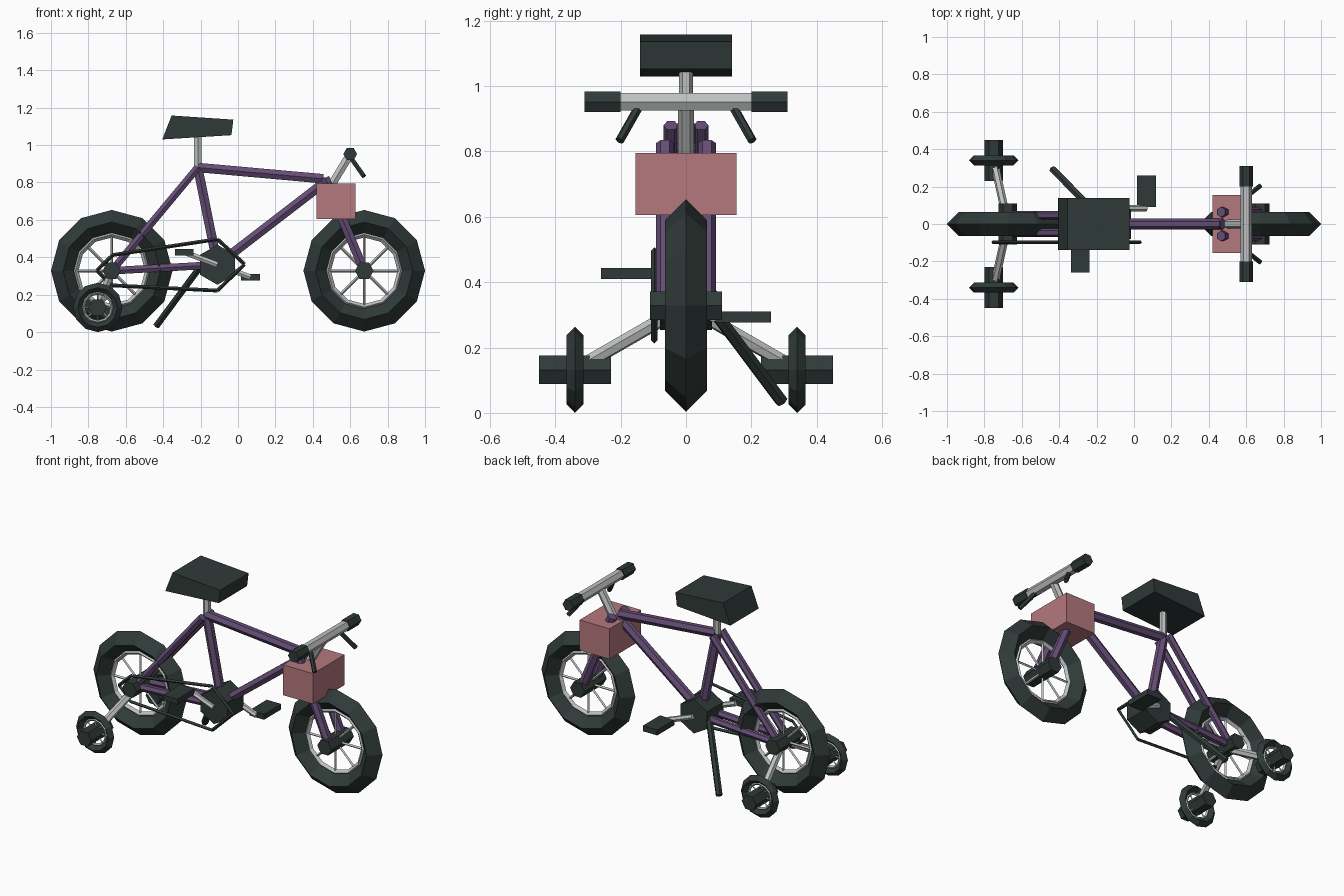
import bpy, bmesh
from math import sin, cos, pi
from mathutils import Vector

if "Cube" in bpy.data.objects:
    bpy.data.objects.remove(bpy.data.objects["Cube"], do_unlink=True)


def material(name, rgb):
    m = bpy.data.materials.new(name)
    m.use_nodes = True
    m.diffuse_color = (*rgb, 1)
    m.node_tree.nodes["Principled BSDF"].inputs["Base Color"].default_value = (*rgb, 1)
    return m


BLACK = material("dark rubber", (0.028, 0.042, 0.039))
GREY = material("light metal", (0.52, 0.53, 0.53))
PURPLE = material("purple paint", (0.13, 0.075, 0.18))
PINK = material("pink basket", (0.46, 0.19, 0.21))


def finish(name, bm, mat):
    bmesh.ops.recalc_face_normals(bm, faces=bm.faces)
    mesh = bpy.data.meshes.new(name)
    bm.to_mesh(mesh)
    bm.free()
    mesh.materials.append(mat)
    obj = bpy.data.objects.new(name, mesh)
    bpy.context.collection.objects.link(obj)
    return obj


def add_tube(bm, a, b, r, sides=6):
    a, b = Vector(a), Vector(b)
    d = (b - a).normalized()
    ref = Vector((1, 0, 0)) if abs(d.y) > 0.9 else Vector((0, 1, 0))
    u = (ref - d * ref.dot(d)).normalized()
    v = d.cross(u)
    offsets = [(u * cos(2 * pi * i / sides) + v * sin(2 * pi * i / sides)) * r
               for i in range(sides)]
    lo = [bm.verts.new(a + o) for o in offsets]
    hi = [bm.verts.new(b + o) for o in offsets]
    bm.faces.new(lo)
    bm.faces.new(hi)
    for i in range(sides):
        j = (i + 1) % sides
        bm.faces.new((lo[i], lo[j], hi[j], hi[i]))


def tube(name, a, b, r, mat, sides=6):
    bm = bmesh.new()
    add_tube(bm, a, b, r, sides)
    return finish(name, bm, mat)


def ring(name, centre, major, minor, mat, segs=12, sides=4):
    """Low-poly torus around the y axis."""
    bm = bmesh.new()
    c = Vector(centre)
    rows = []
    for i in range(segs):
        t = 2 * pi * i / segs
        out = Vector((cos(t), 0, sin(t)))
        rows.append([bm.verts.new(c + out * (major + minor * cos(2 * pi * k / sides))
                                  + Vector((0, minor * sin(2 * pi * k / sides), 0)))
                     for k in range(sides)])
    for i in range(segs):
        p, q = rows[i], rows[(i + 1) % segs]
        for k in range(sides):
            n = (k + 1) % sides
            bm.faces.new((p[k], p[n], q[n], q[k]))
    return finish(name, bm, mat)


def prism(name, profile, y0, y1, mat):
    """Extrude an (x, z) profile along y."""
    bm = bmesh.new()
    face = bm.faces.new([bm.verts.new((x, y0, z)) for x, z in profile])
    geo = bmesh.ops.extrude_face_region(bm, geom=[face])["geom"]
    moved = [g for g in geo if isinstance(g, bmesh.types.BMVert)]
    bmesh.ops.translate(bm, verts=moved, vec=(0, y1 - y0, 0))
    return finish(name, bm, mat)


def box(name, x0, x1, y0, y1, z0, z1, mat):
    return prism(name, [(x0, z0), (x1, z0), (x1, z1), (x0, z1)], y0, y1, mat)


def wheel(name, c, major, minor, rim, rim_minor, spoke, hub_half):
    x, y, z = c
    ring(name + "_tyre", c, major, minor, BLACK)
    ring(name + "_rim", c, rim, rim_minor, GREY)
    tube(name + "_hub", (x, y - hub_half, z), (x, y + hub_half, z), 0.05, BLACK)
    bm = bmesh.new()
    for i in range(8):
        t = 2 * pi * i / 8
        add_tube(bm, c, (x + rim * cos(t), y, z + rim * sin(t)), spoke, 4)
    finish(name + "_spokes", bm, GREY)


# Main wheels
rear, front = (-0.675, 0, 0.328), (0.675, 0, 0.328)
for label, c in (("rear_wheel", rear), ("front_wheel", front)):
    wheel(label, c, 0.26, 0.065, 0.194, 0.016, 0.008, 0.11)

# Frame joints
seat_top, crank, head = (-0.215, 0, 0.88), (-0.11, 0, 0.36), (0.475, 0, 0.81)


def at(p, y):
    return (p[0], y, p[2])


tube("top_tube", seat_top, (0.455, 0, 0.82), 0.029, PURPLE)
tube("seat_tube", seat_top, crank, 0.029, PURPLE)
tube("down_tube", crank, head, 0.029, PURPLE)

# Paired parts on both sides
for side, s in (("left", 1), ("right", -1)):
    tube(side + "_seat_stay", at(seat_top, 0.046 * s), at(rear, 0.046 * s), 0.023, PURPLE)
    tube(side + "_chain_stay", at(crank, 0.046 * s), at(rear, 0.046 * s), 0.023, PURPLE)
    tube(side + "_fork", (0.465, 0.064 * s, 0.825), at(front, 0.064 * s), 0.028, PURPLE)
    tube(side + "_grip", (0.6, 0.2 * s, 0.952), (0.6, 0.31 * s, 0.952), 0.037, BLACK)
    tube(side + "_brake_lever", (0.605, 0.148 * s, 0.93), (0.673, 0.203 * s, 0.833), 0.014, BLACK)

    # Training wheel with its arm
    c = (-0.75, 0.34 * s, 0.132)
    wheel(side + "_training_wheel", c, 0.106, 0.026, 0.078, 0.009, 0.005, 0.11)
    tube(side + "_training_arm", rear, c, 0.022, GREY)

    # Crank arm and pedal
    px, pz = crank[0] + 0.177 * s, crank[2] - 0.067 * s
    tube(side + "_crank_arm", at(crank, 0.085 * s), (px, 0.085 * s, pz), 0.017, GREY)
    box(side + "_pedal", px - 0.05, px + 0.05, 0.09 * s, 0.26 * s,
        pz - 0.017, pz + 0.017, BLACK)

# Crank housing, point upwards
bm = bmesh.new()
add_tube(bm, (0, -0.08, 0), (0, 0.08, 0), 0.107)
for v in bm.verts:
    v.co = Vector((v.co.z + crank[0], v.co.y, v.co.x + crank[2]))
finish("crank_housing", bm, BLACK)

# Chain loop
loop = [(-0.755, 0.33), (-0.67, 0.412), (-0.11, 0.497),
        (0.035, 0.363), (-0.11, 0.222), (-0.675, 0.25)]
bm = bmesh.new()
for (x0, z0), (x1, z1) in zip(loop, loop[1:] + loop[:1]):
    add_tube(bm, (x0, -0.097, z0), (x1, -0.097, z1), 0.01, 4)
finish("chain", bm, BLACK)

# Kickstand
tube("kickstand", (-0.19, 0.045, 0.365), (-0.435, 0.293, 0.035), 0.02, BLACK)

# Seat
tube("seat_post", seat_top, (-0.215, 0, 1.08), 0.022, GREY)
prism("seat", [(-0.405, 1.03), (-0.035, 1.053), (-0.025, 1.136), (-0.355, 1.158)],
      -0.14, 0.14, BLACK)

# Handlebar and basket
tube("stem", (0.49, 0, 0.77), (0.6, 0, 0.952), 0.025, GREY)
tube("handlebar", (0.6, -0.21, 0.952), (0.6, 0.21, 0.952), 0.031, GREY)
box("basket", 0.42, 0.628, -0.155, 0.155, 0.605, 0.795, PINK)
